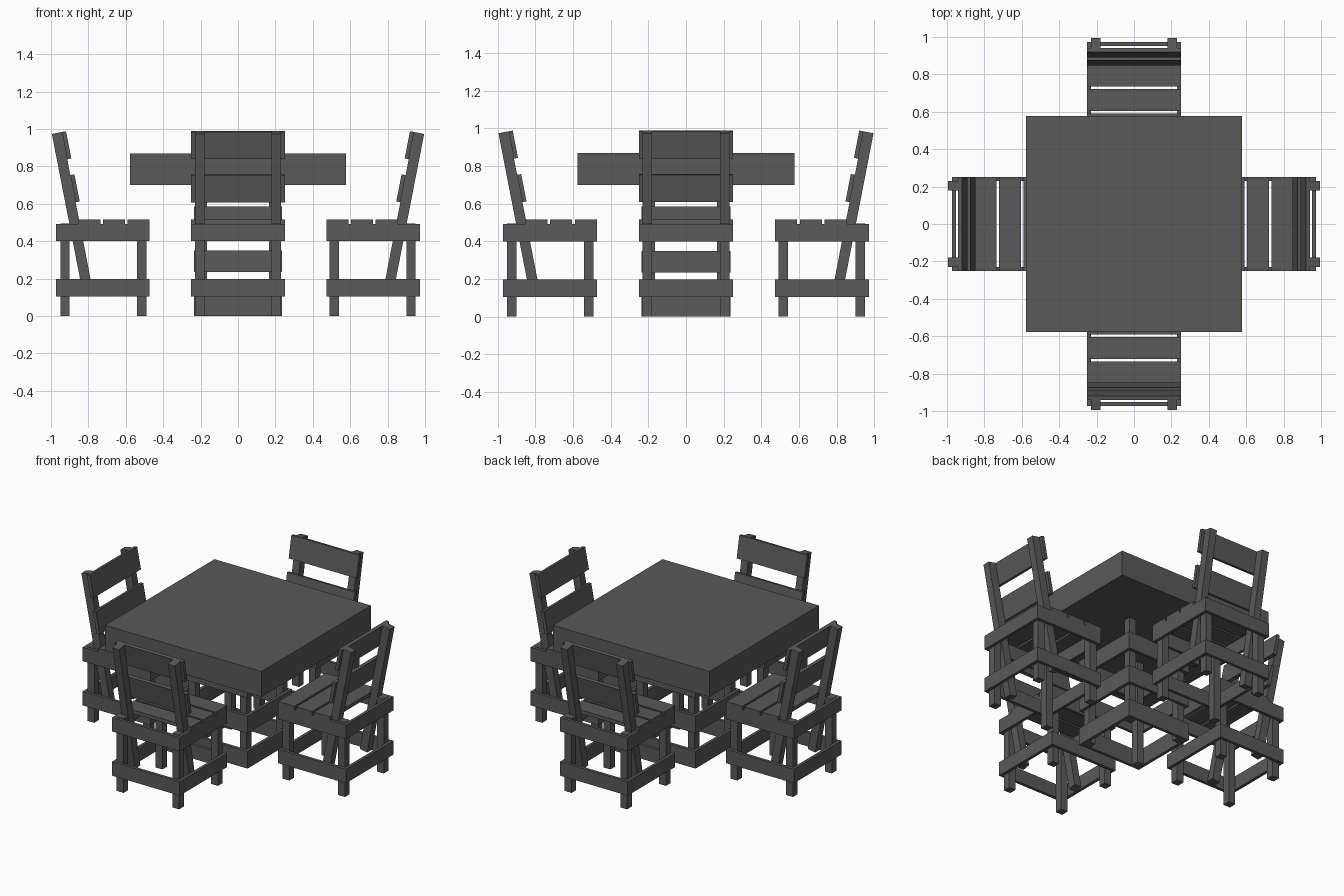
import bpy
import math
from mathutils import Matrix, Vector

if "Cube" in bpy.data.objects:
    bpy.data.objects.remove(bpy.data.objects["Cube"], do_unlink=True)

GREY = (0.1, 0.1, 0.1, 1)
paint = bpy.data.materials.new("dark_grey_wood")
paint.diffuse_color = GREY
paint.use_nodes = True
paint.node_tree.nodes["Principled BSDF"].inputs["Base Color"].default_value = GREY


def board(name, low, high, frame=Matrix()):
    """Box between two corners, placed by a frame."""
    low, high = Vector(low), Vector(high)
    bpy.ops.mesh.primitive_cube_add(size=1)
    ob = bpy.context.object
    ob.name = name
    ob.data.materials.append(paint)
    ob.data.transform(frame @ Matrix.Translation((low + high) / 2)
                      @ Matrix.Diagonal((*(high - low), 1)))
    return ob


def ring(name, x0, x1, half, z0, z1, thick, frame=Matrix()):
    """Four boards forming an open rectangular frame."""
    for side, y in (("left", half - thick), ("right", -half)):
        board(f"{name}_{side}", (x0, y, z0), (x1, y + thick, z1), frame)
    for side, x in (("inner", x0), ("outer", x1 - thick)):
        board(f"{name}_{side}", (x, -half + thick, z0),
              (x + thick, half - thick, z1), frame)


# Table: thick top on four posts tied by three open frames
TOP, BASE = 0.577, 0.235
board("table_top", (-TOP, -TOP, 0.7), (TOP, TOP, 0.87))
for z in (0, 0.235, 0.47):
    ring("table_frame", -BASE, BASE, BASE, z, z + 0.115, 0.02)
for x in (-0.215, 0.165):
    for y in (-0.215, 0.165):
        board("table_leg", (x, y, 0), (x + 0.05, y + 0.05, 0.7))


def chair(name, turn):
    """Chair whose back points away from the table along +x before turning."""
    place = Matrix.Rotation(turn, 4, 'Z')
    # Leaning frame: origin on the inner edge of the back post at seat height
    lean = place @ Matrix.Translation((0.847, 0, 0.5)) @ Matrix.Rotation(math.radians(11), 4, 'Y')
    for y in (-0.23, 0.18):
        for x in (0.49, 0.9):
            board(name + "_leg", (x, y, 0), (x + 0.05, y + 0.05, 0.495), place)
        board(name + "_back_post", (0, y, -0.39), (0.055, y + 0.05, 0.493), lean)
    for part, z in (("stretcher", 0.105), ("apron", 0.4)):
        ring(f"{name}_{part}", 0.472, 0.972, 0.25, z, z + 0.093, 0.02, place)
    for x in (0.472, 0.604, 0.736):
        board(name + "_seat_slat", (x, -0.25, 0.493), (x + 0.118, 0.25, 0.517), place)
    for z in (0.11, 0.345):
        board(name + "_back_slat", (-0.022, -0.25, z), (0, 0.25, z + 0.148), lean)


# Four chairs around the table
for i, side in enumerate(("left", "back", "right", "front")):
    chair(side + "_chair", i * math.pi / 2)
